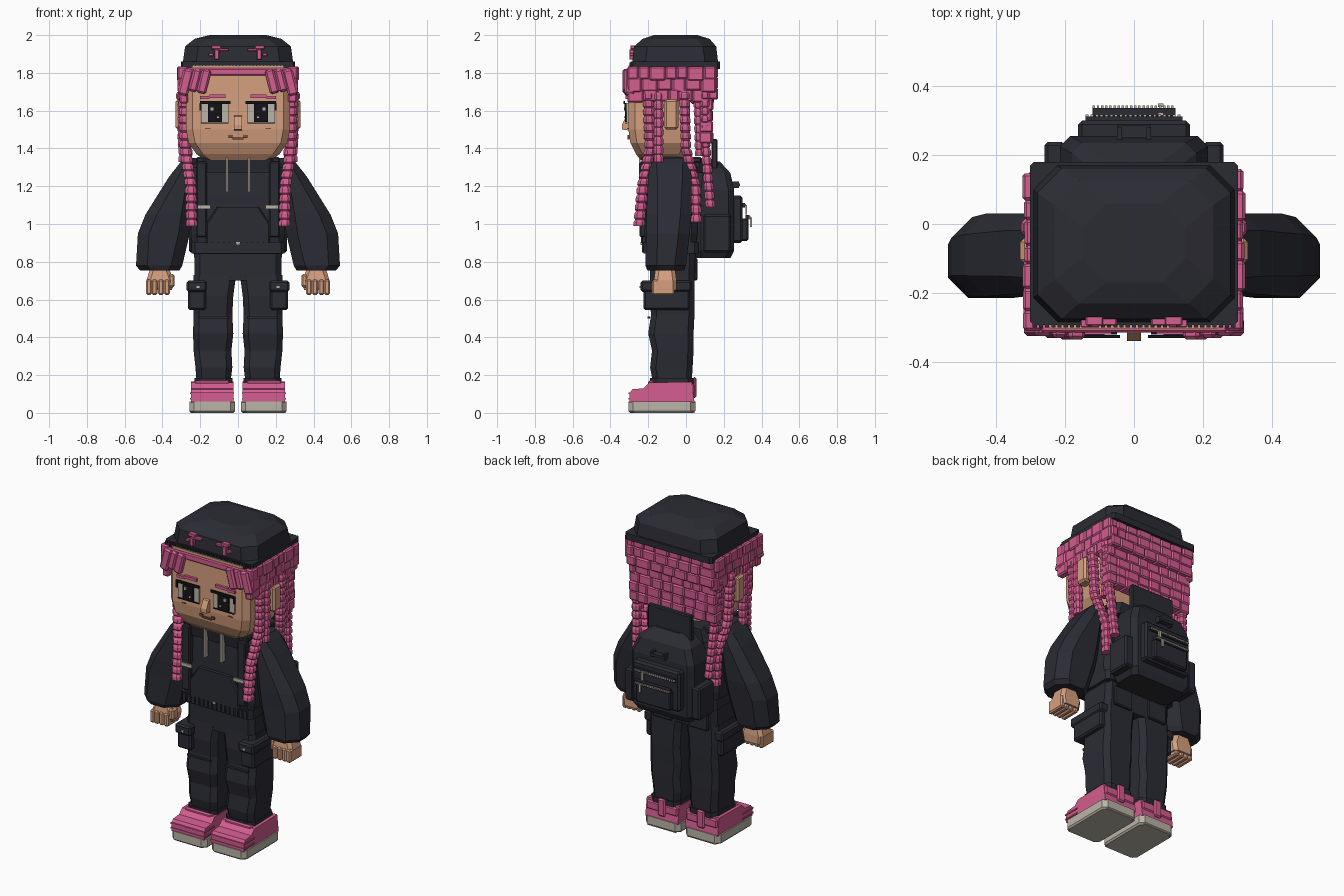
import bpy
import bmesh
import random
from mathutils import Matrix, Vector

random.seed(4)
if "Cube" in bpy.data.objects:
    bpy.data.objects.remove(bpy.data.objects["Cube"], do_unlink=True)


def material(name, *rgb):
    mat = bpy.data.materials.new(name)
    mat.use_nodes = True
    mat.diffuse_color = (*rgb, 1)
    mat.node_tree.nodes["Principled BSDF"].inputs["Base Color"].default_value = (*rgb, 1)
    return mat


charcoal = material("charcoal cloth", .024, .025, .034)
pink = material("pink", .66, .11, .28)
skin = material("skin", .67, .35, .21)
cream = material("cream", .5, .46, .39)
black = material("black", .007, .007, .009)
brown = material("brown", .2, .07, .04)
SIDES = (("left", 1), ("right", -1))


def finish(bm, name, mat, side=1):
    """Turn a bmesh into an object; side -1 reflects it across x."""
    if side < 0:
        bmesh.ops.scale(bm, vec=(-1, 1, 1), verts=bm.verts)
    bmesh.ops.recalc_face_normals(bm, faces=bm.faces)
    mesh = bpy.data.meshes.new(name)
    bm.to_mesh(mesh)
    bm.free()
    mesh.materials.append(mat)
    obj = bpy.data.objects.new(name, mesh)
    bpy.context.collection.objects.link(obj)
    return obj


def skin_rings(bm, rings):
    """Bridge equal rings of points and cap both ends."""
    loops = [[bm.verts.new(p) for p in ring] for ring in rings]
    count = len(loops[0])
    for low, high in zip(loops, loops[1:]):
        for i in range(count):
            j = (i + 1) % count
            bm.faces.new((low[i], low[j], high[j], high[i]))
    bm.faces.new(loops[0])
    bm.faces.new(loops[-1])


def loft(name, sections, mat, corner=.03, side=1):
    """Stack chamfered rectangles given as (z, x0, x1, y0, y1)."""
    rings = []
    for z, x0, x1, y0, y1 in sections:
        c = min(corner, (x1 - x0) / 3, (y1 - y0) / 3)
        rings.append([(x0 + c, y0, z), (x1 - c, y0, z), (x1, y0 + c, z), (x1, y1 - c, z),
                      (x1 - c, y1, z), (x0 + c, y1, z), (x0, y1 - c, z), (x0, y0 + c, z)])
    bm = bmesh.new()
    skin_rings(bm, rings)
    return finish(bm, name, mat, side)


def boxes(name, extents, mat, bevel=0, side=1, tilt=0):
    """One object from boxes given as (x0, x1, y0, y1, z0, z1)."""
    bm = bmesh.new()
    for x0, x1, y0, y1, z0, z1 in extents:
        place = Matrix.Translation(((x0 + x1) / 2, (y0 + y1) / 2, (z0 + z1) / 2))
        turn = Matrix.Rotation(tilt, 4, "Y")
        size = Matrix.Diagonal((x1 - x0, y1 - y0, z1 - z0, 1))
        bmesh.ops.create_cube(bm, size=1, matrix=place @ turn @ size)
    if bevel:
        bmesh.ops.bevel(bm, geom=bm.edges[:], offset=bevel, segments=1, affect="EDGES")
    return finish(bm, name, mat, side)


def extrude_profile(name, profile, x0, x1, mat, side=1):
    """Pull a (y, z) outline from x0 to x1."""
    bm = bmesh.new()
    skin_rings(bm, [[(x, y, z) for y, z in profile] for x in (x0, x1)])
    return finish(bm, name, mat, side)


def braid(name, path, radius, side):
    """A knotted square rope that follows the path."""
    points = [Vector(p) for p in path]
    rings = []
    for a, b in zip(points, points[1:]):
        steps = max(2, round((b - a).length / .045))
        for i in range(steps):
            for t, r in ((i / steps, .75), ((i + .3) / steps, 1), ((i + .8) / steps, 1)):
                p, w = a.lerp(b, t), radius * r
                rings.append([p + Vector((w * u, w * v, 0))
                              for u, v in ((-1, -.5), (-.5, -1), (.5, -1), (1, -.5),
                                           (1, .5), (.5, 1), (-.5, 1), (-1, .5))])
    bm = bmesh.new()
    skin_rings(bm, rings)
    return finish(bm, name, pink, side)


# Head and face
loft("head", [(1.34, -.18, .18, -.24, -.02), (1.37, -.22, .22, -.265, 0),
              (1.43, -.262, .262, -.295, .02), (1.5, -.275, .275, -.305, .02),
              (1.84, -.275, .275, -.305, .02)], skin, .035)
loft("neck", [(1.25, -.12, .12, -.2, .04), (1.36, -.12, .12, -.2, .02)], skin)
extrude_profile("nose", [(-.3, 1.575), (-.318, 1.57), (-.34, 1.525), (-.34, 1.5), (-.3, 1.495)],
                -.02, .02, skin)
smile = [(-.05, 1.468), (-.03, 1.455), (0, 1.448), (.03, 1.455), (.05, 1.468)]
boxes("smile", [(a[0], b[0], -.309, -.3, min(a[1], b[1]), max(a[1], b[1]) + .004)
                for a, b in zip(smile, smile[1:])], brown)

for label, s in SIDES:
    boxes(label + "_eye_white", [(.05, .195, -.314, -.305, 1.535, 1.64)], cream, 0, s)
    boxes(label + "_iris", [(.085, .16, -.322, -.313, 1.54, 1.635)], black, 0, s)
    boxes(label + "_lash", [(.04, .2, -.331, -.322, 1.635, 1.65), (.193, .205, -.325, -.316, 1.6, 1.64),
                            (.05, .195, -.32, -.311, 1.532, 1.538)], black, 0, s)
    boxes(label + "_eye_glint", [(.13, .145, -.327, -.321, 1.6, 1.618),
                                 (.1, .11, -.327, -.321, 1.56, 1.57)], cream, 0, s)
    boxes(label + "_brow", [(.065, .15, -.32, -.3, 1.668, 1.685),
                            (.15, .2, -.32, -.3, 1.662, 1.678)], pink, 0, s)
    boxes(label + "_freckle", [(.145, .175, -.309, -.3, 1.503, 1.508)], brown, 0, s)
    boxes(label + "_ear", [(.26, .33, -.115, -.04, 1.5, 1.66)], skin, .012, s)

# Brick-like hair cap on the sides and back
for label, s in SIDES:
    bricks = []
    for row, z in enumerate((1.77, 1.71, 1.65)):
        y = -.31
        while y < .12:
            width = random.uniform(.05, .09)
            out = .315 - .004 * row + random.uniform(0, .01)
            drop = random.uniform(0, .015)
            bricks.append((.265, out, y, min(y + width, .16), z - drop, z + .065))
            y += width
    boxes(label + "_hair_side", bricks, pink, .008, s)
bricks = []
for row in range(7):
    x, z = -.3, 1.775 - .058 * row
    while x < .29:
        width = random.uniform(.06, .1)
        depth = (.16 if row < 3 else .135) + random.uniform(0, .01)
        bricks.append((x, min(x + width, .3), .07, depth, z, z + .062))
        x += width
boxes("hair_back", bricks, pink, .008)

# Hanging braids, fringe locks and hairline
for label, s in SIDES:
    braid(label + "_front_braid", [(.285, -.2, 1.7), (.28, -.19, 1.4), (.25, -.23, 1.2),
                                   (.245, -.25, .98)], .03, s)
    braid(label + "_temple_braid", [(.295, -.145, 1.7), (.29, -.145, 1.32)], .025, s)
    braid(label + "_ear_braid", [(.3, -.01, 1.7), (.29, 0, 1.4), (.25, .05, 1.2), (.245, .055, 1)], .028, s)
    braid(label + "_rear_braid", [(.29, .1, 1.7), (.27, .1, 1.45), (.25, .13, 1.08)], .026, s)
    braid(label + "_inner_braid", [(.28, .06, 1.7), (.27, .07, 1.35)], .022, s)
    boxes(label + "_fringe", [(.155, .205, -.335, -.29, 1.69, 1.82), (.205, .25, -.33, -.28, 1.7, 1.82),
                              (.25, .305, -.325, -.27, 1.68, 1.82)], pink, .01, s, -.25)
boxes("hairline", [(-.27, .27, -.315, -.28, 1.785, 1.825)], pink, .006)

# Beanie with a ribbed band
loft("hat_band", [(z, -.302, .302, -.293, .18) for z in (1.82, 1.86)], charcoal, .012)
loft("hat_crown", [(1.855, -.292, .292, -.285, .17), (1.94, -.28, .28, -.275, .16),
                   (1.98, -.23, .23, -.23, .125), (2, -.15, .15, -.17, .06)], charcoal, .07)
boxes("hat_ribs", [(x * .018 - .006, x * .018 + .006, -.3, -.29, 1.825, 1.856)
                   for x in range(-16, 17)], charcoal)
for label, s in SIDES:
    boxes(label + "_hat_wisps", [(.05, .1, -.295, -.27, 1.915, 1.93), (.09, .14, -.295, -.265, 1.925, 1.945),
                                 (.1, .125, -.3, -.27, 1.87, 1.925), (.13, .155, -.3, -.27, 1.89, 1.905)],
          pink, .003, s)

# Hoodie
loft("hoodie_body", [(.84, -.235, .235, -.21, .05), (.95, -.25, .25, -.22, .06),
                     (1.15, -.24, .24, -.215, .06), (1.3, -.25, .25, -.205, .06),
                     (1.35, -.2, .2, -.19, .05)], charcoal)
loft("hoodie_hem", [(z, -.247, .247, -.225, .065) for z in (.845, .905)], charcoal, .02)
boxes("hem_ribs", [(x * .03 - .01, x * .03 + .01, -.232, -.22, .85, .9) for x in range(-7, 8)], charcoal)
loft("front_pocket", [(.9, -.17, .17, -.238, -.2), (1, -.17, .17, -.238, -.2),
                      (1.09, -.11, .11, -.238, -.2)], charcoal, .008)
boxes("hem_button", [(-.01, .01, -.24, -.23, .89, .905)], cream)
loft("hood", [(1.27, -.22, .22, -.22, .1), (1.35, -.2, .2, -.235, .1)], charcoal)
for label, s in SIDES:
    boxes(label + "_drawstring", [(.052, .064, -.25, -.22, 1.17, 1.35)], cream, 0, s)
    loft(label + "_sleeve", [(.755, .31, .52, -.205, -.01), (.78, .295, .54, -.215, 0),
                             (.95, .255, .53, -.21, .02), (1.05, .24, .49, -.21, .03),
                             (1.25, .22, .365, -.2, .03), (1.32, .21, .31, -.19, .015),
                             (1.35, .22, .28, -.17, 0)], charcoal, .06, s)
    # Hands with blocky fingers
    loft(label + "_palm", [(.65, .35, .48, -.16, -.05), (.7, .34, .485, -.17, -.05),
                           (.78, .37, .46, -.16, -.06)], skin, .02, s)
    boxes(label + "_fingers", [(x, x + .031, -.18, -.06, .625, .705) for x in (.36, .393, .426, .455)],
          skin, .008, s)
    boxes(label + "_thumb", [(.335, .37, -.165, -.11, .665, .735)], skin, .01, s)

# Trousers with cargo pockets
loft("trouser_seat", [(.7, -.23, .23, -.19, .045), (.85, -.232, .232, -.19, .05)], charcoal)
for label, s in SIDES:
    loft(label + "_trouser_leg", [(.16, .04, .22, -.175, .03), (.24, .03, .225, -.19, .035),
                                  (.33, .035, .235, -.18, .04), (.42, .025, .238, -.2, .04),
                                  (.52, .03, .235, -.185, .045), (.62, .025, .24, -.195, .045),
                                  (.73, .01, .235, -.19, .045)], charcoal, .03, s)
    loft(label + "_trouser_cuff", [(.14, .03, .23, -.19, .04), (.185, .03, .23, -.19, .04)],
         charcoal, .03, s)
    boxes(label + "_cargo_pocket", [(.17, .265, -.225, .02, .545, .67),
                                    (.165, .272, -.24, .03, .64, .7)], charcoal, .01, s)
    boxes(label + "_pocket_snap", [(.205, .22, -.246, -.238, .66, .672)], cream, 0, s)
    boxes(label + "_knee_seam", [(.05, .21, -.205, -.19, .5, .51)], charcoal, 0, s)
    boxes(label + "_seat_pocket", [(.06, .19, .03, .06, .7, .82)], charcoal, .006, s)

    # Shoes
    loft(label + "_sole", [(0, .025, .25, -.295, .04), (.01, .016, .258, -.305, .05),
                           (.06, .016, .258, -.305, .05)], cream, .025, s)
    boxes(label + "_sole_tread", [(.04, .235, y * .045 - .29, y * .045 - .27, -.0, .012)
                                  for y in range(8)], cream, 0, s)
    extrude_profile(label + "_shoe_upper", [(-.3, .055), (-.3, .1), (-.285, .125), (-.225, .13),
                                            (-.195, .16), (.03, .165), (.045, .055)],
                    .025, .25, pink, s)
    boxes(label + "_shoe_collar", [(.045, .23, -.2, -.17, .1, .172), (.03, .245, -.1, .045, .1, .155),
                                   (.11, .16, .035, .055, .08, .19)], pink, .008, s)
    boxes(label + "_shoe_stripe", [(.02, .255, -.304, -.2, z, z + .008) for z in (.07, .1)], pink, 0, s)

# Backpack
loft("backpack", [(.82, -.19, .19, .05, .235), (.86, -.215, .215, .05, .255),
                  (1.18, -.215, .215, .05, .255), (1.27, -.18, .18, .06, .235),
                  (1.33, -.11, .11, .07, .18)], charcoal)
boxes("backpack_top_flap", [(-.15, .15, .135, .167, 1.2, 1.45)], charcoal, .006)
boxes("backpack_pocket", [(-.163, .163, .24, .3, .9, 1.15)], charcoal, .012)
boxes("backpack_lower_pocket", [(-.12, .12, .29, .33, .91, 1.03)], charcoal, .008)
for name, z, y, reach in (("upper", 1.1, .3, .14), ("lower", 1.035, .325, .12)):
    boxes(name + "_zip_tape", [(-reach, reach, y - .01, y + .012, z - .012, z + .012)], charcoal)
    boxes(name + "_zip_teeth", [(-reach + i * reach / 10, -reach + (i + .6) * reach / 10,
                                 y + .01, y + .018, z - .005, z + .005) for i in range(20)], cream)
    boxes(name + "_zip_pull", [(.07, .085, y + .015, y + .024, z - .05, z)], cream)
boxes("backpack_handle", [(-.05, .05, .25, .285, 1.2, 1.215), (-.05, -.035, .24, .28, 1.19, 1.225),
                          (.035, .05, .24, .28, 1.19, 1.225)], charcoal)
for label, s in SIDES:
    boxes(label + "_backpack_side_pocket", [(.2, .26, .09, .238, .85, 1.05)], charcoal, .01, s)
    boxes(label + "_shoulder_strap", [(.165, .22, -.245, -.2, .93, 1.33),
                                      (.165, .22, -.22, .08, 1.325, 1.355)], charcoal, .006, s)
    boxes(label + "_strap_clip", [(.145, .215, -.254, -.244, 1.08, 1.1)], cream, 0, s)
